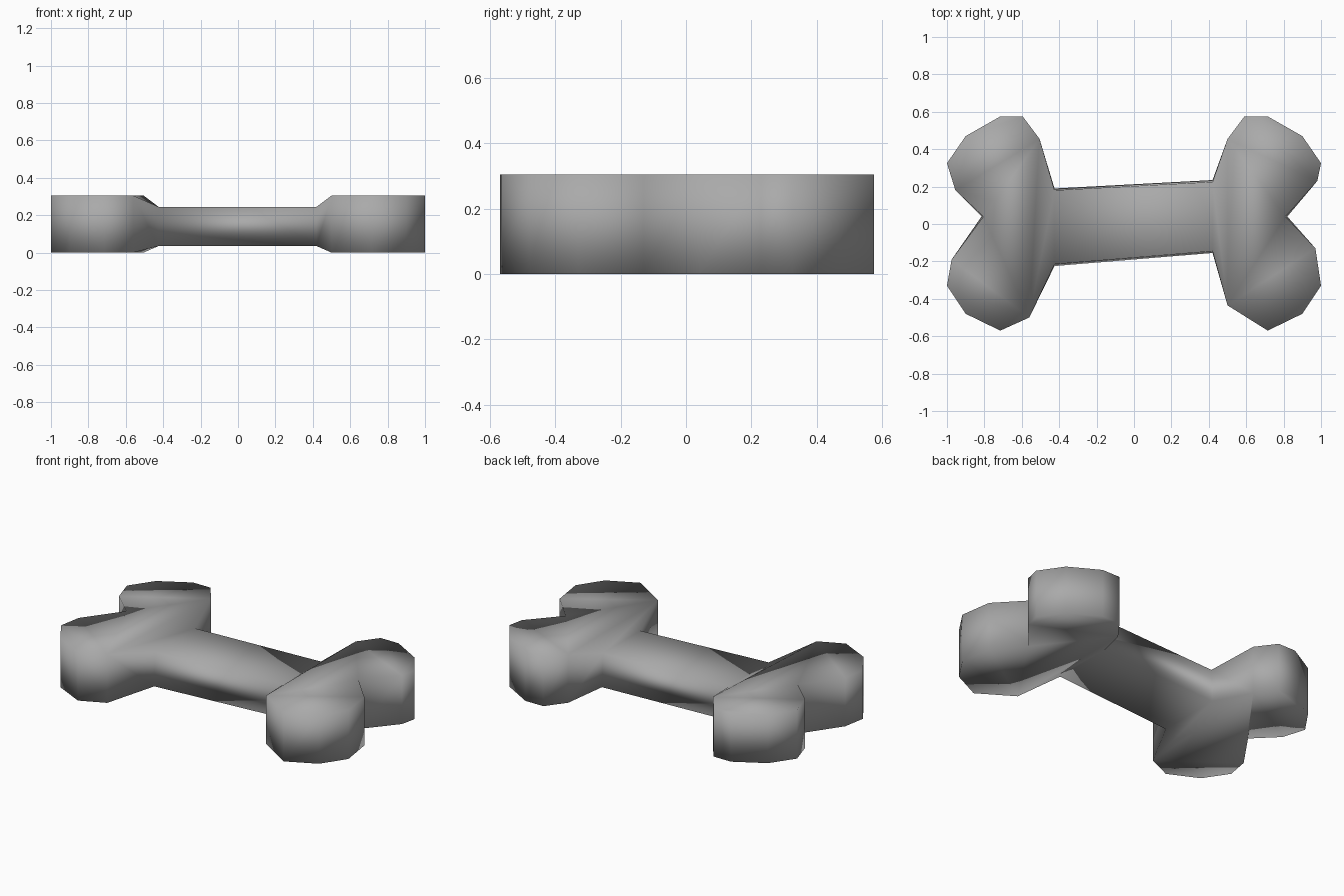
import bpy
import bmesh

cube = bpy.data.objects.get("Cube")
if cube:
    bpy.data.objects.remove(cube, do_unlink=True)

# One flat material
grey = bpy.data.materials.new("bone_grey")
grey.use_nodes = True
color = (0.4, 0.4, 0.4, 1)
grey.diffuse_color = color
grey.node_tree.nodes["Principled BSDF"].inputs["Base Color"].default_value = color

# Outline of each end, from the back shaft corner round both knobs to the front shaft corner
LEFT = [(.42, .235), (.5, .455), (.59, .575), (.715, .575), (.9, .47), (1, .325), (.98, .23),
        (.82, .04), (.97, -.13), (1, -.33), (.9, -.48), (.715, -.57), (.5, -.435), (.42, -.155)]
RIGHT = [(-.425, .19), (-.505, .455), (-.595, .575), (-.715, .575), (-.9, .47), (-1, .325), (-.955, .18),
         (-.815, .04), (-.975, -.19), (-1, -.33), (-.9, -.48), (-.715, -.57), (-.56, -.5), (-.425, -.225)]
NOTCH, LAST = 7, 13

bm = bmesh.new()


def add_layer(outline, knob_z, shaft_z, narrow):
    """Vertices of one end at one level; the two shaft corners sit nearer the middle."""
    verts = []
    for i, (x, y) in enumerate(outline):
        corner = i in (0, LAST)
        if corner:
            y -= narrow * (1 if y > 0 else -1)
        if i == NOTCH:
            x -= narrow * (1 if x > 0 else -1)
        verts.append(bm.verts.new((x, y, shaft_z if corner else knob_z)))
    return verts


def add_caps(v):
    """Two knob faces, the middle between them and the slope down to the shaft."""
    bm.faces.new(v[1:NOTCH])
    bm.faces.new(v[NOTCH + 1:LAST])
    bm.faces.new((v[1], v[NOTCH - 1], v[NOTCH], v[NOTCH + 1], v[LAST - 1]))
    bm.faces.new((v[0], v[1], v[LAST - 1], v[LAST]))


# Knobbed ends
ends = []
for outline in (LEFT, RIGHT):
    top = add_layer(outline, .305, .245, .01)
    bottom = add_layer(outline, 0, .035, 0)
    add_caps(top)
    add_caps(bottom)
    for i in range(LAST):
        bm.faces.new((top[i], top[i + 1], bottom[i + 1], bottom[i]))
    ends.append((top[0], top[LAST], bottom[LAST], bottom[0]))

# Shaft bridging the two ends
a, b = ends
for i in range(4):
    j = (i + 1) % 4
    bm.faces.new((a[i], a[j], b[j], b[i]))

bmesh.ops.recalc_face_normals(bm, faces=bm.faces)
for face in bm.faces:
    face.smooth = True

mesh = bpy.data.meshes.new("bone")
bm.to_mesh(mesh)
bm.free()
mesh.materials.append(grey)
bone = bpy.data.objects.new("bone", mesh)
bpy.context.collection.objects.link(bone)
